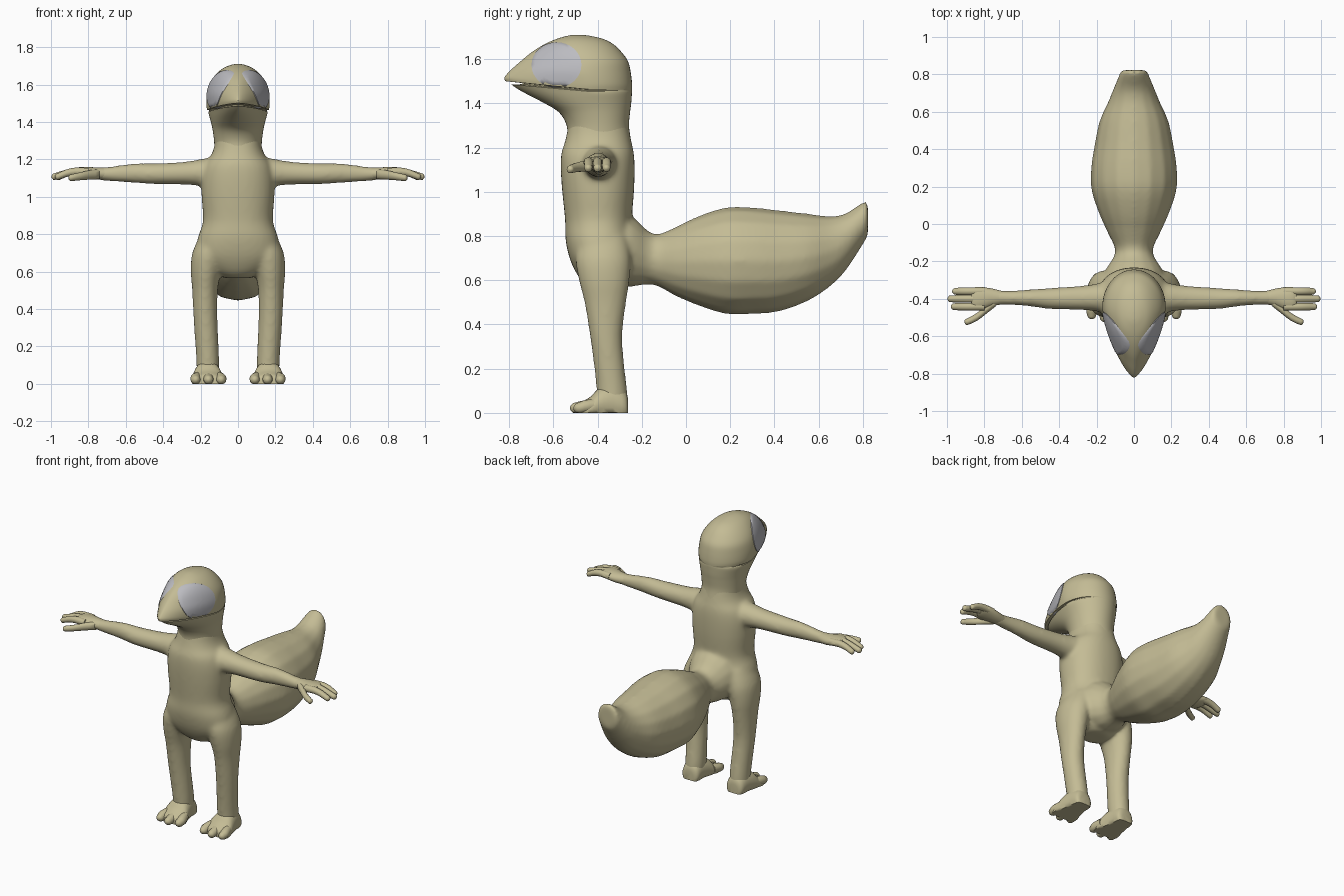
import bpy, bmesh, math
from mathutils import Vector
from mathutils.bvhtree import BVHTree


def material(name, rgb):
    m = bpy.data.materials.new(name)
    m.diffuse_color = (*rgb, 1)
    return m


SKIN = material("olive_skin", (0.55, 0.50, 0.30))
EYE = material("grey_eye", (0.50, 0.50, 0.53))


def refine(rows, n):
    """Catmull-Rom interpolation between the given stations."""
    out = []
    for i in range(len(rows) - 1):
        p = [rows[max(0, min(len(rows) - 1, i + k))] for k in (-1, 0, 1, 2)]
        for j in range(n):
            t = j / n
            out.append([b + 0.5 * t * (c - a + t * (2 * a - 5 * b + 4 * c - d + t * (3 * (b - c) + d - a)))
                        for a, b, c, d in zip(*p)])
    return out + [list(rows[-1])]


def skin(bm, rings):
    """Bridge rings of points and cap both ends."""
    vs = [[bm.verts.new(p) for p in r] for r in rings]
    n = len(vs[0])
    for a, b in zip(vs, vs[1:]):
        for i in range(n):
            bm.faces.new((a[i], a[(i + 1) % n], b[(i + 1) % n], b[i]))
    bm.faces.new(vs[0])
    bm.faces.new(vs[-1])


def loft(bm, axis, rows, seg=24, steps=3, e=2.0, mirror=False, floor=None):
    """Rows are (station, u min, u max, v min, v max); superellipse sections."""
    for s in ((1, -1) if mirror else (1,)):
        rings = []
        for t, u0, u1, v0, v1 in refine(rows, steps):
            ring = []
            for i in range(seg):
                a = 2 * math.pi * i / seg
                c, d = math.cos(a), math.sin(a)
                u = (u0 + u1) / 2 + (u1 - u0) / 2 * math.copysign(abs(c) ** (2 / e), c)
                v = (v0 + v1) / 2 + (v1 - v0) / 2 * math.copysign(abs(d) ** (2 / e), d)
                x, y, z = {"x": (t, u, v), "y": (u, t, v), "z": (u, v, t)}[axis]
                ring.append((s * x, y, z if floor is None else max(z, floor)))
            rings.append(ring)
        skin(bm, rings)


def digit(bm, axis, pts, mirror=True, floor=None):
    """Round-tipped finger or toe; points are (station, u, v, radius)."""
    t, u, v, r = pts[-1]
    k = r if t > pts[0][0] else -r
    pts = pts + [(t + 0.6 * k, u, v, r * 0.75), (t + 0.95 * k, u, v, r * 0.25)]
    loft(bm, axis, [(t, u - r, u + r, v - r, v + r) for t, u, v, r in pts],
         seg=12, steps=2, mirror=mirror, floor=floor)


def finish(name, bm, mat, angle=60):
    bmesh.ops.recalc_face_normals(bm, faces=bm.faces)
    me = bpy.data.meshes.new(name)
    bm.to_mesh(me)
    ob = bpy.data.objects.new(name, me)
    bpy.context.collection.objects.link(ob)
    me.materials.append(mat)
    bpy.ops.object.select_all(action='DESELECT')
    bpy.context.view_layer.objects.active = ob
    ob.select_set(True)
    bpy.ops.object.shade_smooth_by_angle(angle=math.radians(angle))
    return ob


# Body: torso, legs, arms and tail fused into one skin
bm = bmesh.new()
torso = [(0.565, 0.07, -0.43, -0.29), (0.60, 0.14, -0.475, -0.26), (0.68, 0.22, -0.52, -0.245),
         (0.78, 0.215, -0.545, -0.24), (0.87, 0.187, -0.547, -0.245), (1.00, 0.195, -0.56, -0.235),
         (1.10, 0.195, -0.567, -0.232), (1.17, 0.18, -0.565, -0.235), (1.22, 0.145, -0.55, -0.245),
         (1.27, 0.127, -0.538, -0.255), (1.33, 0.12, -0.53, -0.265)]
loft(bm, "z", [(z, -w, w, f, b) for z, w, f, b in torso], seg=32, e=2.2)
loft(bm, "z", [(0.01, 0.105, 0.22, -0.40, -0.262), (0.10, 0.10, 0.222, -0.405, -0.265),
               (0.20, 0.103, 0.228, -0.415, -0.277), (0.35, 0.11, 0.238, -0.435, -0.288),
               (0.50, 0.108, 0.245, -0.46, -0.27), (0.60, 0.09, 0.253, -0.485, -0.255),
               (0.70, 0.07, 0.245, -0.50, -0.25), (0.80, 0.06, 0.20, -0.48, -0.27)], mirror=True)
loft(bm, "x", [(0.08, -0.49, -0.29, 1.05, 1.215), (0.18, -0.47, -0.315, 1.055, 1.205),
               (0.28, -0.46, -0.33, 1.065, 1.188), (0.45, -0.455, -0.342, 1.067, 1.178),
               (0.56, -0.44, -0.35, 1.075, 1.178), (0.68, -0.432, -0.357, 1.082, 1.162),
               (0.75, -0.435, -0.35, 1.09, 1.155)], mirror=True)
tail = [(-0.34, 0.17, 0.58, 0.90), (-0.25, 0.155, 0.57, 0.895), (-0.15, 0.10, 0.58, 0.81),
        (-0.05, 0.14, 0.53, 0.84), (0.05, 0.185, 0.487, 0.888), (0.18, 0.228, 0.447, 0.93),
        (0.30, 0.23, 0.447, 0.93), (0.42, 0.212, 0.458, 0.917), (0.55, 0.185, 0.505, 0.902),
        (0.65, 0.14, 0.57, 0.89), (0.72, 0.112, 0.64, 0.902), (0.79, 0.083, 0.745, 0.947),
        (0.823, 0.07, 0.80, 0.963)]
loft(bm, "y", [(y, -w, w, lo, hi) for y, w, lo, hi in tail], seg=16)
body = finish("body", bm, SKIN)
rm = body.modifiers.new("fuse", 'REMESH')
rm.mode, rm.voxel_size, rm.use_smooth_shade = 'VOXEL', 0.011, True
sm = body.modifiers.new("blend", 'SMOOTH')
sm.factor, sm.iterations = 0.5, 14

# Head: pointed plan sections from neck to crown, with a slit for the mouth
# (z, half width, front y, back y, y of widest point, exponent, forward tilt)
jaw = [(1.24, 0.125, -0.538, -0.25, -0.39, 2.0, 0), (1.30, 0.128, -0.54, -0.258, -0.39, 2.0, 0),
       (1.36, 0.136, -0.575, -0.253, -0.40, 1.9, 0), (1.40, 0.145, -0.65, -0.248, -0.41, 1.7, 0.03),
       (1.44, 0.156, -0.755, -0.245, -0.42, 1.45, 0.07), (1.455, 0.158, -0.79, -0.244, -0.43, 1.4, 0.09)]
slit = [(1.458, 0.153, -0.74, -0.244, -0.43, 1.4, 0.10), (1.463, 0.155, -0.74, -0.244, -0.43, 1.4, 0.10)]
crown = [(1.464, 0.165, -0.818, -0.244, -0.44, 1.4, 0.10), (1.49, 0.169, -0.82, -0.244, -0.44, 1.4, 0.08),
         (1.54, 0.168, -0.79, -0.250, -0.45, 1.45, 0.04), (1.59, 0.158, -0.745, -0.262, -0.45, 1.5, 0.01),
         (1.63, 0.138, -0.70, -0.29, -0.46, 1.6, 0), (1.665, 0.108, -0.645, -0.325, -0.47, 1.8, 0),
         (1.69, 0.075, -0.59, -0.37, -0.48, 2.0, 0), (1.705, 0.038, -0.54, -0.43, -0.49, 2.0, 0),
         (1.71, 0.012, -0.51, -0.47, -0.49, 2.0, 0)]
bm = bmesh.new()
rings = []
for z, w, f, b, m, e, tilt in refine(jaw, 4) + slit + refine(crown, 4):
    ring = []
    for i in range(48):
        a = 2 * math.pi * i / 48
        c, s = math.cos(a), math.sin(a)
        p = 2 / e if s < 0 else 1
        y = m + (b - m) * s if s > 0 else m - (m - f) * abs(s) ** p
        ring.append((w * math.copysign(abs(c) ** p, c), y, z + tilt * max(0, -y - 0.45)))
    rings.append(ring)
skin(bm, rings)
head = finish("head", bm, SKIN, 50)

# Eyes: thin round plates that follow the sides of the head
bm = bmesh.new()
bm_head = bmesh.new()
bm_head.from_mesh(head.data)
tree = BVHTree.FromBMesh(bm_head)
for s in (1, -1):
    rows = []
    for k in range(8):
        row = []
        for i in range(32):
            a, r = 2 * math.pi * i / 32, max(k, 0.02) / 7
            y, z = -0.585 + 0.113 * r * math.cos(a), 1.573 + 0.103 * r * math.sin(a)
            hit, normal, _, _ = tree.ray_cast(Vector((s, y, z)), Vector((-s, 0, 0)))
            row.append(hit + Vector((s * 0.004, -0.001, 0.001)))
        rows.append(row)
    rim = [p - Vector((s * 0.009, 0, 0)) for p in rows[-1]]
    back = [p - Vector((s * 0.009, 0, 0)) for p in rows[0]]
    skin(bm, rows + [rim, back])
finish("eyes", bm, EYE)

# Hands: palm, three fingers and a thumb on each side
bm = bmesh.new()
loft(bm, "x", [(0.70, -0.428, -0.36, 1.09, 1.155), (0.76, -0.44, -0.345, 1.093, 1.157),
               (0.81, -0.458, -0.338, 1.10, 1.16), (0.85, -0.46, -0.338, 1.11, 1.158),
               (0.87, -0.445, -0.35, 1.12, 1.15)], seg=20, mirror=True)
for y, tip in ((-0.36, 0.955), (-0.40, 0.98), (-0.442, 0.962)):
    digit(bm, "x", [(0.80, y, 1.132, 0.022), (0.87, y, 1.135, 0.021),
                    (0.92, y, 1.125, 0.02), (tip, y, 1.108, 0.018)])
digit(bm, "x", [(0.74, -0.415, 1.12, 0.026), (0.79, -0.455, 1.117, 0.025),
                (0.84, -0.497, 1.11, 0.021), (0.89, -0.522, 1.102, 0.018)])
finish("hands", bm, SKIN)

# Feet: flat-soled wedge with three toes on each side
bm = bmesh.new()
loft(bm, "y", [(-0.262, 0.13, 0.195, -0.03, 0.06), (-0.275, 0.105, 0.218, -0.04, 0.10),
               (-0.33, 0.098, 0.228, -0.04, 0.13), (-0.39, 0.085, 0.24, -0.04, 0.115),
               (-0.43, 0.075, 0.247, -0.04, 0.075), (-0.47, 0.08, 0.243, -0.03, 0.05),
               (-0.48, 0.10, 0.225, -0.02, 0.035)], mirror=True, floor=0)
for x, tip in ((0.09, -0.485), (0.158, -0.50), (0.226, -0.485)):
    digit(bm, "y", [(-0.41, 0.158 + (x - 0.158) * 0.8, 0.035, 0.03),
                    (-0.46, x, 0.028, 0.029), (tip, x, 0.022, 0.025)], floor=0)
finish("feet", bm, SKIN)
